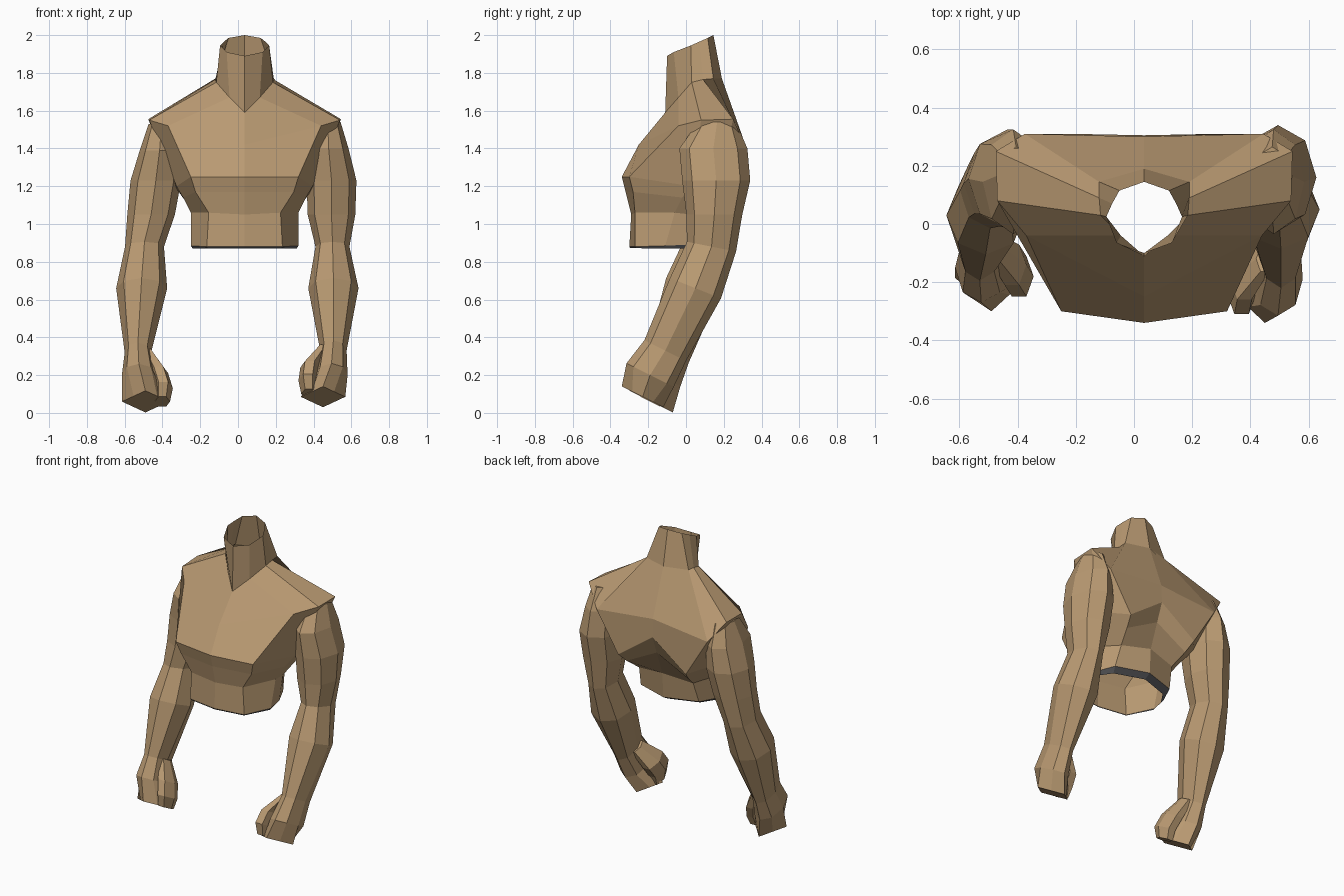
import bpy, bmesh, math

def material(name, rgb):
    m = bpy.data.materials.new(name)
    m.diffuse_color = (*rgb, 1)
    return m

skin = material("tan skin", (0.49, 0.325, 0.17))
dark = material("dark grey trim", (0.13, 0.13, 0.14))

def loft(name, rings, caps=False, trim=0):
    """Join closed rings of equal length; the last `trim` bands are dark."""
    bm = bmesh.new()
    vs = [[bm.verts.new(p) for p in r] for r in rings]
    n = len(rings[0])
    for k in range(len(vs) - 1):
        for i in range(n):
            j = (i + 1) % n
            f = bm.faces.new((vs[k][i], vs[k][j], vs[k + 1][j], vs[k + 1][i]))
            f.material_index = int(k >= len(vs) - 1 - trim)
    if caps:
        bm.faces.new(vs[0])
        bm.faces.new(vs[-1])
    bmesh.ops.recalc_face_normals(bm, faces=bm.faces)
    me = bpy.data.meshes.new(name)
    bm.to_mesh(me)
    bm.free()
    me.materials.append(skin)
    me.materials.append(dark)
    ob = bpy.data.objects.new(name, me)
    bpy.context.collection.objects.link(ob)
    return ob

CX = 0.035  # body midline

def mirrored(half):
    """Half section, front centre to back centre, mirrored to a full ring."""
    right = [(CX + x, y, z) for x, y, z in half]
    left = [(CX - x, y, z) for x, y, z in half[-2:0:-1]]
    return right + left

def limb_ring(x, y, z, rx, ry, slope, diamond=False, n=8):
    """Oval or diamond section, tilted so its rear edge drops by slope."""
    pts = []
    for i in range(n):
        a = 2 * math.pi * i / n
        c, s = math.cos(a), math.sin(a)
        k = 1 / (abs(c) + abs(s)) if diamond else 1
        pts.append((x + k * rx * c, y + k * ry * s, z + slope * k * ry * s))
    return pts

# Torso: open shell from neck opening to waist opening
halves = [
    [(0, -.10, 1.89), (.095, -.065, 1.91), (.13, .025, 1.945), (.11, .07, 1.965), (.085, .115, 1.985), (0, .145, 2.0)],
    [(0, -.11, 1.59), (.08, -.04, 1.67), (.15, .03, 1.75), (.155, .09, 1.765), (.155, .145, 1.77), (0, .19, 1.77)],
    [(0, -.25, 1.42), (.405, -.04, 1.52), (.505, .08, 1.55), (.51, .25, 1.555), (.41, .31, 1.42), (0, .30, 1.46)],
    [(0, -.34, 1.25), (.285, -.30, 1.25), (.36, .03, 1.20), (.37, .16, 1.20), (.25, .31, 1.16), (0, .305, 1.34)],
    [(0, -.32, 1.17), (.26, -.28, 1.17), (.325, -.02, 1.14), (.32, .10, 1.13), (.23, .25, 1.10), (0, .26, 1.22)],
    [(0, -.29, 1.05), (.19, -.27, 1.06), (.285, -.06, 1.06), (.275, .03, 1.05), (.20, .16, 1.03), (0, .20, 1.06)],
    [(0, -.30, .88), (.20, -.27, .88), (.285, -.11, .885), (.27, .0, .89), (.215, .12, .895), (0, .19, .895)],
    # Waist trim: narrow underside band, widest at the back
    [(0, -.295, .872), (.195, -.265, .872), (.275, -.105, .87), (.255, -.01, .87), (.195, .08, .87), (0, .147, .87)],
]
loft("torso", [mirrored(h) for h in halves], trim=1)

# Arms: x, y, z, half width, half depth, slope, diamond section at the fist
right_arm = [
    (.475, .165, 1.54, .068, .10, 0), (.48, .145, 1.40, .105, .18, 0),
    (.495, .16, 1.23, .132, .18, 0), (.495, .15, 1.05, .126, .148, 0),
    (.50, .135, .88, .09, .13, -.2), (.505, .05, .66, .133, .135, -.4),
    (.505, -.11, .33, .07, .11, -.5), (.495, -.19, .20, .085, .125, -.5),
    (.45, -.23, .085, .118, .11, -.5, True)]
left_arm = [
    (-.405, .165, 1.53, .068, .10, 0), (-.415, .145, 1.39, .105, .18, 0),
    (-.435, .155, 1.23, .134, .17, 0), (-.46, .14, 1.05, .126, .148, 0),
    (-.495, .115, .88, .103, .13, -.2), (-.51, .03, .66, .135, .135, -.4),
    (-.53, -.09, .32, .07, .105, -.5), (-.525, -.15, .20, .09, .12, -.5),
    (-.49, -.185, .06, .125, .115, -.5, True)]
# Thumbs: folded over the inner side of each fist
right_thumb = [(.45, -.12, .34, .03, .05, -.5), (.38, -.19, .24, .05, .08, -.5),
               (.37, -.24, .17, .05, .08, -.5), (.375, -.25, .10, .04, .06, -.5)]
left_thumb = [(-.48, -.08, .32, .03, .05, -.5), (-.42, -.14, .21, .05, .08, -.5),
              (-.395, -.18, .13, .05, .08, -.5), (-.40, -.19, .06, .04, .06, -.5)]

for name, table, sides in (("right_arm", right_arm, 8), ("left_arm", left_arm, 8),
                           ("right_thumb", right_thumb, 6), ("left_thumb", left_thumb, 6)):
    loft(name, [limb_ring(*row, n=sides) for row in table], caps=True)
